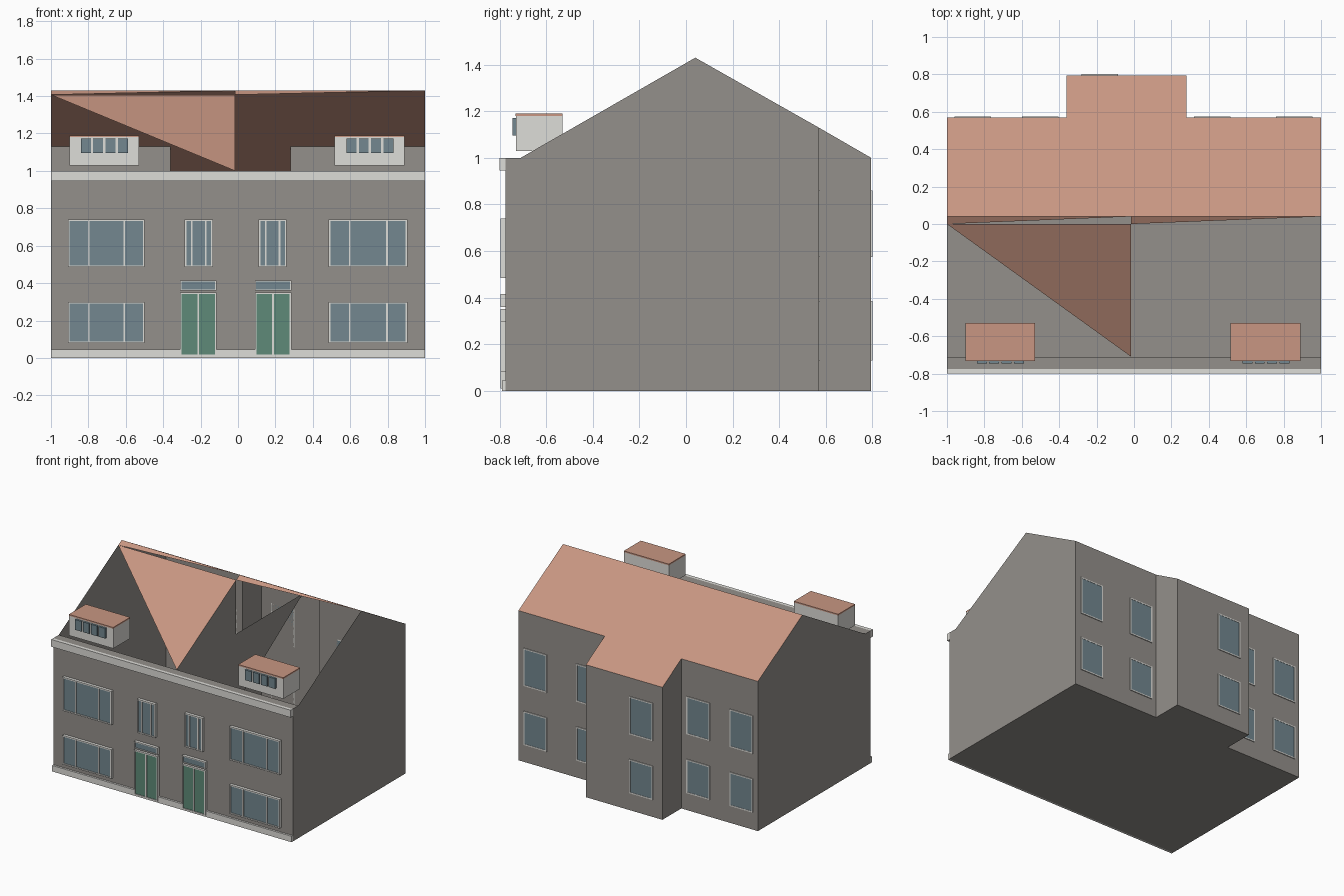
import bpy, bmesh
from mathutils import Vector

cube = bpy.data.objects.get("Cube")
if cube:
    bpy.data.objects.remove(cube, do_unlink=True)


def material(name, rgb):
    lin = [((c / 255 + 0.055) / 1.055) ** 2.4 for c in rgb] + [1]
    m = bpy.data.materials.new(name)
    m.use_nodes = True
    m.diffuse_color = lin
    m.node_tree.nodes["Principled BSDF"].inputs["Base Color"].default_value = lin
    return m


WALL = material("grey wall", (148, 144, 139))
TRIM = material("off white trim", (222, 221, 216))
ROOF = material("terracotta roof", (200, 150, 130))
GLASS = material("blue grey glass", (115, 135, 144))
DOOR = material("green door", (95, 138, 120))


def finish(name, bm, mat):
    me = bpy.data.meshes.new(name)
    bm.to_mesh(me)
    bm.free()
    me.materials.append(mat)
    ob = bpy.data.objects.new(name, me)
    bpy.context.collection.objects.link(ob)
    return ob


def sheet(name, mat, faces):
    """Open surface from (outward direction, corner points) pairs."""
    bm = bmesh.new()
    for out, pts in faces:
        f = bm.faces.new([bm.verts.new(p) for p in pts])
        f.normal_update()
        if f.normal.dot(Vector(out)) < 0:
            f.normal_flip()
    bmesh.ops.remove_doubles(bm, verts=bm.verts, dist=0.0001)
    return finish(name, bm, mat)


def boxes(name, mat, spans):
    """One object from (x0, x1, y0, y1, z0, z1) blocks."""
    bm = bmesh.new()
    for x0, x1, y0, y1, z0, z1 in spans:
        vs = bmesh.ops.create_cube(bm, size=1)["verts"]
        for v in vs:
            v.co = (x1 if v.co.x > 0 else x0, y1 if v.co.y > 0 else y0,
                    z1 if v.co.z > 0 else z0)
    return finish(name, bm, mat)


# Key levels of the house
FRONT, EAVE, RIDGE, BACK, WING = -0.775, -0.71, 0.04, 0.57, 0.795
Z_EAVE, Z_RIDGE, Z_BACK, Z_WING = 1.0, 1.43, 1.13, 1.0
WX0, WX1, PARTY = -0.36, 0.28, -0.015
Z_BREAK = 1.407
RIGHT, LEFT, AHEAD, BEHIND, UP = (-1, 0, 0), (1, 0, 0), (0, -1, 0), (0, 1, 0), (0, 0, 1)


def upright_x(x, profile):
    return [(x, y, z) for y, z in profile]


def upright_y(y, x0, x1, top):
    return [(x0, y, 0), (x1, y, 0), (x1, y, top), (x0, y, top)]


# Wall shell with rear wing, floor and front wall head
gable = [(FRONT, 0), (FRONT, Z_EAVE), (EAVE, Z_EAVE), (RIDGE, Z_RIDGE), (BACK, Z_BACK), (BACK, 0)]
wing_side = [(BACK, 0), (BACK, Z_BACK), (WING, Z_WING), (WING, 0)]
outline = [(-1, FRONT), (1, FRONT), (1, BACK), (WX1, BACK), (WX1, WING),
           (WX0, WING), (WX0, BACK), (-1, BACK)]
sheet("walls", WALL, [
    (RIGHT, upright_x(-1, gable)), (LEFT, upright_x(1, gable)),
    (RIGHT, upright_x(WX0, wing_side)), (LEFT, upright_x(WX1, wing_side)),
    (AHEAD, upright_y(FRONT, -1, 1, Z_EAVE)),
    (BEHIND, upright_y(BACK, -1, WX0, Z_BACK)), (BEHIND, upright_y(BACK, WX1, 1, Z_BACK)),
    (BEHIND, upright_y(WING, WX0, WX1, Z_WING)),
    ((0, 0, -1), [(x, y, 0) for x, y in outline]),
    (UP, [(-1, FRONT, Z_EAVE), (1, FRONT, Z_EAVE), (1, EAVE, Z_EAVE), (-1, EAVE, Z_EAVE)])])

# Inner dividing wall, exposed by the open front roof
sheet("dividing_wall", WALL, [
    (LEFT, upright_x(PARTY, [(EAVE, Z_EAVE), (0, Z_EAVE), (0, Z_BREAK)])),
    (LEFT, upright_x(PARTY, [(WING, Z_WING), (EAVE, Z_EAVE), (EAVE, 0)]))])

# Rear roof slope running on over the wing, and the remaining front pieces
sheet("rear_roof", ROOF, [(UP, [
    (-1, RIDGE, Z_RIDGE), (1, RIDGE, Z_RIDGE), (1, BACK, Z_BACK), (WX1, BACK, Z_BACK),
    (WX1, WING, Z_WING), (WX0, WING, Z_WING), (WX0, BACK, Z_BACK), (-1, BACK, Z_BACK)])])
sheet("front_roof", ROOF, [
    (UP, [(-1, 0, Z_BREAK), (PARTY, 0, Z_BREAK), (PARTY, EAVE, Z_EAVE)]),
    (UP, [(-1, 0, Z_BREAK), (-1, RIDGE, Z_RIDGE), (PARTY, RIDGE, Z_RIDGE)]),
    (UP, [(PARTY, 0, Z_BREAK), (PARTY, RIDGE, Z_RIDGE), (1, RIDGE, Z_RIDGE)])])

# Cornice band and plinth
boxes("cornice", TRIM, [(-1, 1, -0.8, FRONT, 0.945, 1.0)])
boxes("plinth", TRIM, [(-1, 1, -0.79, FRONT, 0, 0.045)])


def framed(name, x0, x1, z0, z1, wall, depth, bars=(), pane=GLASS, t=0.009):
    """Frame with upright bars standing off a wall; the sign of depth gives its side."""
    ya, yb = sorted((wall, wall + depth))
    spans = [(x0, x0 + t, ya, yb, z0, z1), (x1 - t, x1, ya, yb, z0, z1),
             (x0 + t, x1 - t, ya, yb, z0, z0 + t), (x0 + t, x1 - t, ya, yb, z1 - t, z1)]
    spans += [(b - t / 2, b + t / 2, ya, yb, z0 + t, z1 - t) for b in bars]
    boxes(name + "_frame", TRIM, spans)
    ya, yb = sorted((wall, wall + depth * 0.7))
    boxes(name + "_panel", pane, [(x0 + t, x1 - t, ya, yb, z0 + t, z1 - t)])


# Front windows
STOREYS = (("lower", 0.08, 0.30), ("upper", 0.485, 0.74))
for side, x0, x1 in (("right", -0.91, -0.50), ("left", 0.485, 0.905)):
    for storey, z0, z1 in STOREYS:
        framed(f"{storey}_{side}_window", x0, x1, z0, z1, FRONT, -0.022,
               (x0 + 0.112, x1 - 0.108))

# Narrow windows, doors and transoms
for side, win, door in (("right", -0.285, -0.31), ("left", 0.11, 0.09)):
    framed(f"narrow_{side}_window", win, win + 0.15, 0.485, 0.74, FRONT, -0.022,
           (win + 0.038, win + 0.112))
    framed(f"{side}_transom", door, door + 0.195, 0.36, 0.415, FRONT, -0.022, t=0.007)
    framed(f"{side}_door", door, door + 0.195, 0.01, 0.35, FRONT, -0.022,
           (door + 0.0975,), DOOR)

# Dormers with flat roofs and a row of four panes
for side, x0, x1, w in (("right", -0.9, -0.53, -0.84), ("left", 0.515, 0.89, 0.58)):
    boxes(f"{side}_dormer", TRIM, [(x0, x1, -0.73, -0.53, 1.03, 1.18)])
    boxes(f"{side}_dormer_roof", ROOF, [(x0, x1, -0.732, -0.53, 1.18, 1.19)])
    boxes(f"{side}_dormer_panes", GLASS,
          [(w + i * 0.066, w + i * 0.066 + 0.053, -0.745, -0.73, 1.095, 1.172)
           for i in range(4)])
    boxes(f"{side}_dormer_bars", TRIM,
          [(w + i * 0.066 - 0.013, w + i * 0.066, -0.737, -0.73, 1.095, 1.172)
           for i in range(1, 4)])

# Rear windows on the main wall and the wing
rear = [(-0.96, BACK), (-0.60, BACK), (0.32, BACK), (0.76, BACK), (-0.28, WING)]
for n, (x0, wall) in enumerate(rear):
    for storey, z0, z1 in (("lower", 0.13, 0.385), ("upper", 0.575, 0.86)):
        framed(f"rear_{storey}_window_{n + 1}", x0, x0 + 0.195, z0, z1, wall, 0.006)
